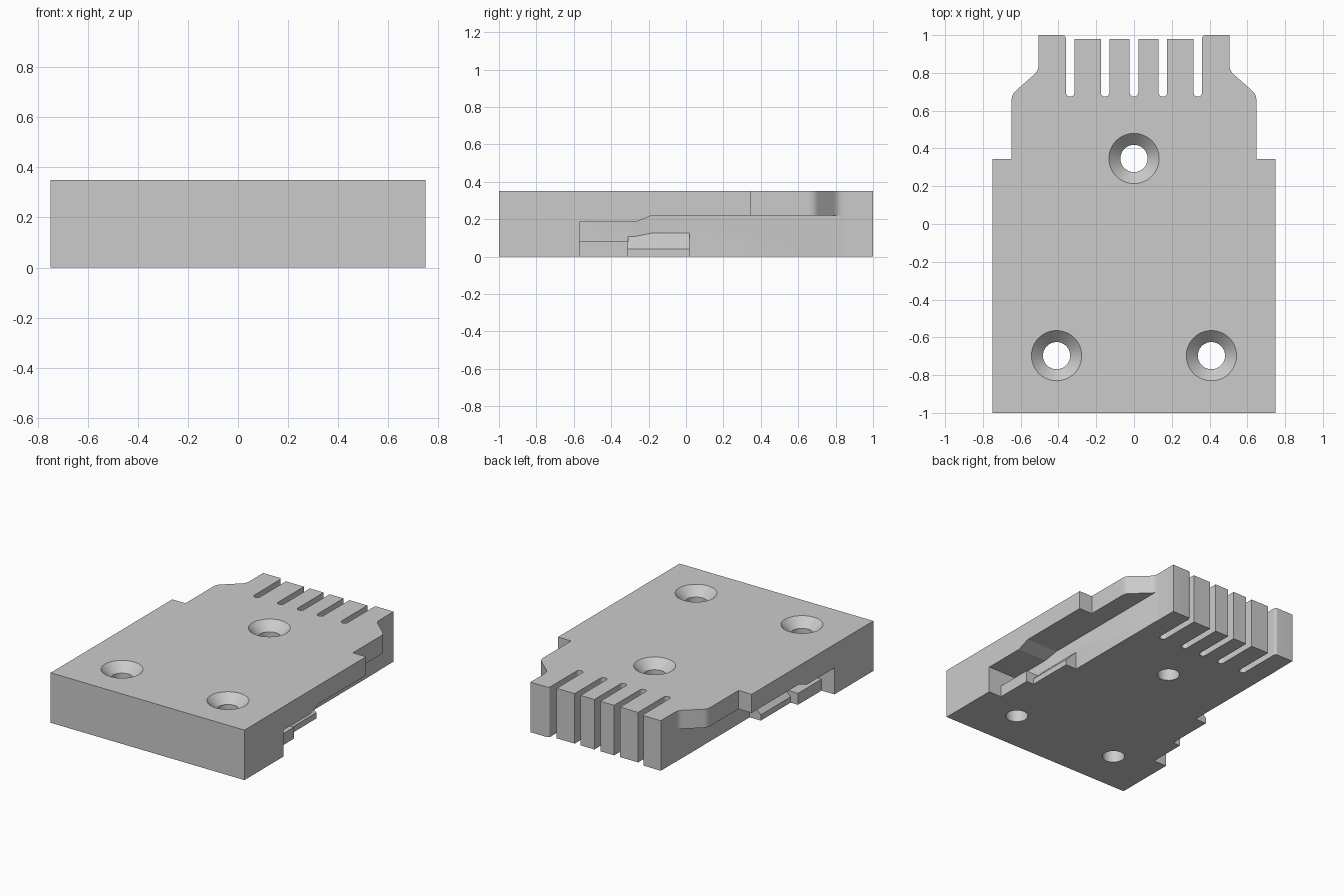
import bpy
import bmesh
import math
from mathutils import Vector

if "Cube" in bpy.data.objects:
    bpy.data.objects.remove(bpy.data.objects["Cube"], do_unlink=True)

grey = bpy.data.materials.new("plain_grey")
grey.use_nodes = True
GREY = (0.6, 0.6, 0.6, 1)
grey.diffuse_color = GREY
grey.node_tree.nodes["Principled BSDF"].inputs["Base Color"].default_value = GREY

H = 0.35        # block height
WALL = 0.507    # half width of the core between the side pockets


def prism(name, pts, axis, lo, hi):
    """Extrude a 2D profile along an axis: X takes (y,z), Y takes (x,z), Z takes (x,y)."""
    i = "XYZ".index(axis)

    def place(p, d):
        c = list(p)
        c.insert(i, d)
        return c

    bm = bmesh.new()
    base = bm.faces.new([bm.verts.new(place(p, lo)) for p in pts])
    ext = bmesh.ops.extrude_face_region(bm, geom=[base])
    move = Vector(place((0, 0), hi - lo))
    bmesh.ops.translate(bm, vec=move, verts=[v for v in ext["geom"] if isinstance(v, bmesh.types.BMVert)])
    return finish(name, bm)


def finish(name, bm):
    bmesh.ops.recalc_face_normals(bm, faces=bm.faces)
    me = bpy.data.meshes.new(name)
    bm.to_mesh(me)
    bm.free()
    me.materials.append(grey)
    ob = bpy.data.objects.new(name, me)
    bpy.context.collection.objects.link(ob)
    return ob


def countersink(x, y):
    """Stepped drill shape: straight shaft, cone, and a lid above the block."""
    rings = [(0.072, -0.1), (0.072, H - 0.061), (0.133, H), (0.133, H + 0.1)]
    n = 64
    bm = bmesh.new()
    loops = [[bm.verts.new((x + r * math.cos(2 * math.pi * k / n),
                            y + r * math.sin(2 * math.pi * k / n), z))
              for k in range(n)] for r, z in rings]
    for a, b in zip(loops, loops[1:]):
        for k in range(n):
            m = (k + 1) % n
            bm.faces.new((a[k], a[m], b[m], b[k]))
    bm.faces.new(loops[0])
    bm.faces.new(loops[-1])
    return finish("drill", bm)


def combine(target, tool, operation):
    mod = target.modifiers.new("join", 'BOOLEAN')
    mod.operation = operation
    mod.solver = 'EXACT'
    mod.object = tool
    bpy.context.view_layer.objects.active = target
    bpy.ops.object.modifier_apply(modifier=mod.name)
    bpy.data.objects.remove(tool, do_unlink=True)


def rounded(a, corner, b, steps=6):
    """Curve from a to b, pulled towards the corner."""
    a, c, b = Vector(a), Vector(corner), Vector(b)
    return [tuple(a.lerp(c, k / steps).lerp(c.lerp(b, k / steps), k / steps))
            for k in range(steps + 1)]


# Plan outline: stepped sides, rounded shoulders, slotted rear edge
side = [(0.75, -1), (0.75, 0.345), (0.648, 0.345)]
side += rounded((0.648, 0.655), (0.648, 0.686), (0.624, 0.707))
side += rounded((0.529, 0.791), (0.505, 0.812), (0.505, 0.845))
side += [(0.505, 1)] + rounded((0.38, 1), (0.361, 1), (0.361, 0.98))[:-1]
slots = []
R = 0.023
for cx in (0.338, 0.153, 0, -0.153, -0.338):
    slots.append((cx + R, 0.98))
    slots += [(cx + R * math.cos(math.pi * k / 16), 0.697 - R * math.sin(math.pi * k / 16))
              for k in range(17)]
    slots.append((cx - R, 0.98))
outline = side + slots + [(-x, y) for x, y in reversed(side)]
body = prism("connector_block", outline, "Z", 0, H)

pocket = [(-0.57, -0.1), (-0.57, 0.185), (-0.27, 0.185), (-0.18, 0.22), (1.1, 0.22), (1.1, -0.1)]
wall = [(0.45, -0.62), (0.525, -0.62), (0.525, -0.27), (WALL, -0.18), (0.45, -0.18)]
ledge = [(0.45, 0), (0.65, 0), (0.65, 0.08), (0.45, 0.08)]
lug = [(0.45, 0), (0.593, 0), (0.593, 0.04), (0.503, 0.13), (0.45, 0.13)]

for s in (1, -1):
    def flip(pts):
        return [(s * x, v) for x, v in pts]
    # Undercut along each side, then the tapered wall, ledge and lug inside it
    combine(body, prism("pocket", pocket, "X", s * WALL, s * 1.0), 'DIFFERENCE')
    combine(body, prism("wall", flip(wall), "Z", 0, 0.25), 'UNION')
    combine(body, prism("ledge", flip(ledge), "Y", -0.62, -0.31), 'UNION')
    combine(body, prism("lug", flip(lug), "Y", -0.31, 0.02), 'UNION')

# Countersunk screw holes
for x, y in ((0, 0.347), (0.41, -0.697), (-0.41, -0.697)):
    combine(body, countersink(x, y), 'DIFFERENCE')

bpy.ops.object.select_all(action='DESELECT')
body.select_set(True)
bpy.context.view_layer.objects.active = body
bpy.ops.object.shade_smooth_by_angle(angle=math.radians(14))
